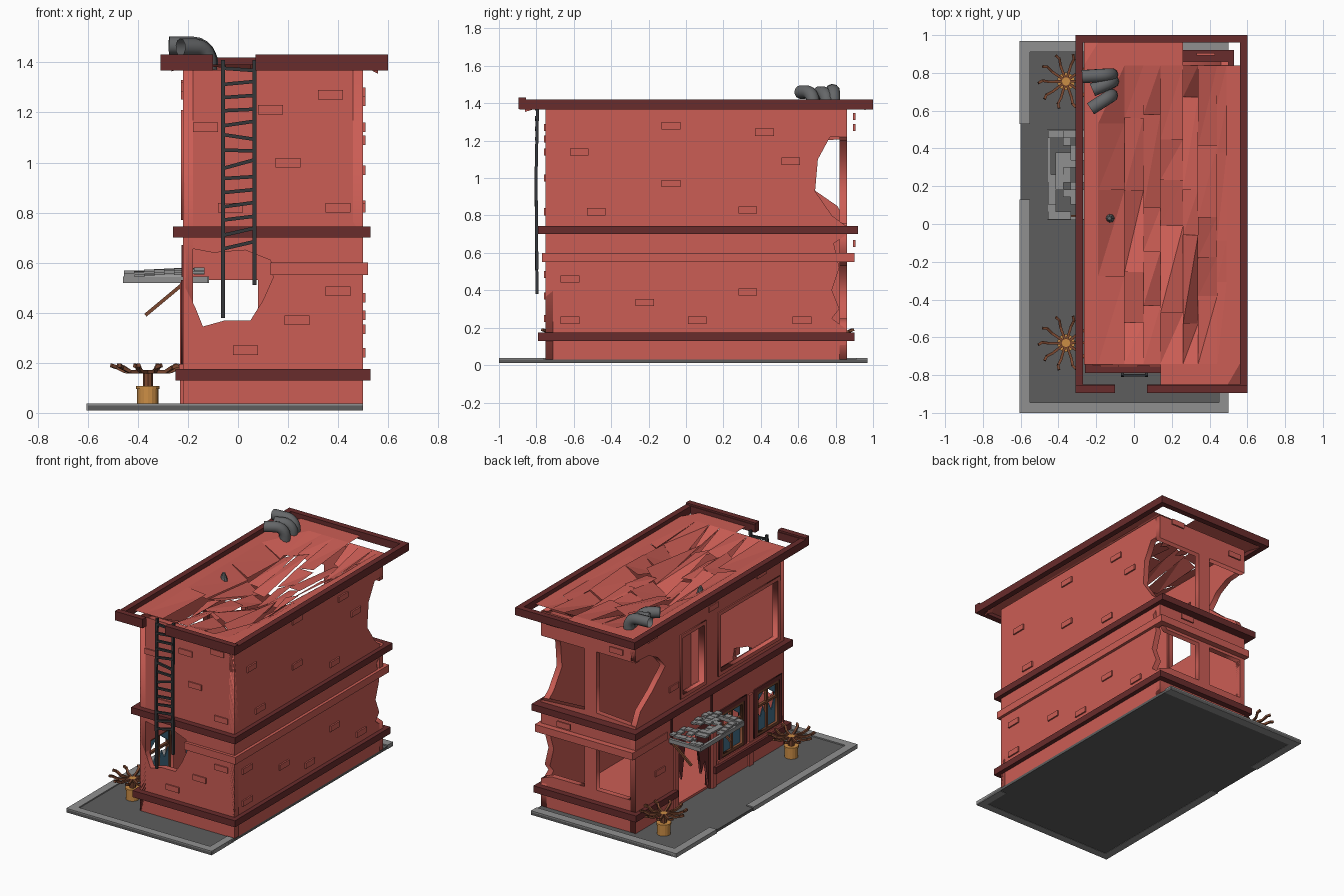
import bpy, math, random
from mathutils import Vector

if "Cube" in bpy.data.objects:
    bpy.data.objects.remove(bpy.data.objects["Cube"])

random.seed(4)
R = math.radians


def mat(name, c):
    m = bpy.data.materials.new(name)
    m.diffuse_color = (*c, 1)
    m.use_nodes = True
    m.node_tree.nodes["Principled BSDF"].inputs["Base Color"].default_value = m.diffuse_color
    return m


RED = mat("brick_red", (.60, .11, .09))
TRIM = mat("dark_red", (.14, .025, .025))
PAVE = mat("asphalt", (.11, .11, .11))
CURB = mat("curb_grey", (.28, .28, .28))
IRON = mat("iron", (.035, .037, .04))
STEEL = mat("steel", (.13, .135, .14))
WOOD = mat("wood", (.20, .065, .03))
POT = mat("orange_clay", (.6, .27, .06))
GLASS = mat("blue_glass", (.06, .17, .26))


def mesh(name, verts, faces, m):
    me = bpy.data.meshes.new(name)
    me.from_pydata(verts, [], faces)
    me.materials.append(m)
    ob = bpy.data.objects.new(name, me)
    bpy.context.collection.objects.link(ob)
    return ob


QUADS = [(0, 1, 3, 2), (4, 6, 7, 5), (0, 4, 5, 1), (2, 3, 7, 6), (0, 2, 6, 4), (1, 5, 7, 3)]


def box(name, x, y, z, m):
    return mesh(name, [(a, b, c) for a in x for b in y for c in z], QUADS, m)


def beam(name, p, q, w, m):
    p, q = Vector(p), Vector(q)
    h, l = w / 2, (q - p).length / 2
    ob = box(name, (-h, h), (-h, h), (-l, l), m)
    ob.location = (p + q) / 2
    ob.rotation_euler = (q - p).to_track_quat('Z', 'Y').to_euler()
    return ob


def to_mesh(ob, m):
    dg = bpy.context.evaluated_depsgraph_get()
    me = bpy.data.meshes.new_from_object(ob.evaluated_get(dg))
    me.materials.clear()
    me.materials.append(m)
    new = bpy.data.objects.new(ob.name, me)
    new.matrix_world = ob.matrix_world.copy()
    bpy.context.collection.objects.link(new)
    name = ob.name
    bpy.data.objects.remove(ob)
    new.name = name
    return new


def plate(name, side, pos, loops, m=RED, t=.04):
    """Upright plate from outline loops (inner loops become holes)."""
    cu = bpy.data.curves.new(name, 'CURVE')
    cu.dimensions, cu.fill_mode, cu.extrude = '2D', 'BOTH', t / 2
    for pts in loops:
        s = cu.splines.new('POLY')
        s.points.add(len(pts) - 1)
        for p, (u, v) in zip(s.points, pts):
            p.co = (u, v, 0, 1)
        s.use_cyclic_u = True
    ob = bpy.data.objects.new(name, cu)
    bpy.context.collection.objects.link(ob)
    ob.rotation_euler = (R(90), 0, R(90) if side else 0)
    ob.location = (pos, 0, 0) if side else (0, pos, 0)
    bpy.context.view_layer.update()
    return to_mesh(ob, m)


def rect(a, b, c, d):
    return [(a, c), (b, c), (b, d), (a, d)]


# pavement, curbs and indoor floor
box("pavement", (-.6, .5), (-1, .97), (.012, .03), PAVE)
box("ground_floor", (-.2, .48), (-.73, .84), (.03, .045), RED)
for i, (x, y) in enumerate([((-.605, -.55), (-1, .13)), ((-.605, -.55), (.53, .97)), ((-.55, .5), (-1, -.945)),
                            ((-.55, .5), (.91, .97)), ((.45, .5), (-.945, -.76))]):
    box(f"curb_{i}", x, y, (.01, .038), CURB)

# walls with windows and broken edges
plate("front_wall", 0, -.73, [rect(-.22, .5, .03, 1.37),
      [(-.205, .66), (-.1, .64), (.03, .65), (.13, .61), (.14, .54), (.1, .45), (.05, .37), (-.05, .37),
       (-.14, .345), (-.17, .42), (-.21, .5)]])
plate("right_wall", 1, .48, [[(-.75, .03), (.86, .03), (.86, .19), (.78, .25), (.82, .3), (.78, .4), (.82, .52),
      (.79, .65), (.86, .7), (.86, .74), (.78, .8), (.69, .93), (.705, 1.1), (.77, 1.22), (.86, 1.22),
      (.86, 1.37), (-.75, 1.37)]])
plate("left_wall", 1, -.2, [[(-.75, .03), (.05, .03), (.05, .5), (.42, .5), (.42, .03), (.86, .03), (.86, .75),
      (.81, .85), (.68, .94), (.54, 1.06), (.62, 1.15), (.72, 1.2), (.86, 1.21), (.86, 1.37), (-.75, 1.37)],
      rect(.12, .36, .79, 1.19), rect(-.68, -.05, .79, 1.19),
      rect(-.31, -.07, .2, .5), rect(-.69, -.45, .2, .5)])
plate("back_wall", 0, .84, [[(-.22, .03), (.5, .03), (.5, .22), (.42, .25), (.17, .25), (.17, .53), (.44, .53),
      (.5, .6), (.5, .76), (.17, .78), (.17, 1.2), (.5, 1.2), (.5, 1.37), (-.22, 1.37), (-.22, 1.2), (.08, 1.2),
      (.08, .78), (-.22, .76)], rect(-.18, .08, .25, .53)])


def ring(name, x0, x1, y0, y1, z, w, m, front, left):
    """Moulding round the house; front and left runs may be broken."""
    box(name + "_right", (x1 - w, x1), (y0, y1), z, m)
    box(name + "_back", (x0, x1 - w), (y1 - w, y1), z, m)
    for i, s in enumerate(front):
        box(f"{name}_front_{i}", s, (y0, y0 + w), z, m)
    for i, s in enumerate(left):
        box(f"{name}_left_{i}", (x0, x0 + w), s, z, m)


ring("base_trim", -.25, .53, -.79, .9, (.13, .175), .05, TRIM, [(-.25, .48)], [(-.74, .03), (.44, .85)])
ring("light_band", -.225, .52, -.77, .9, (.55, .6), .045, RED, [(.13, .475)], [(.52, .855)])
ring("floor_trim", -.26, .53, -.79, .92, (.7, .745), .06, TRIM, [(-.26, .47)], [(-.73, .86)])
ring("cornice", -.31, .6, -.89, 1.0, (1.368, 1.42), .04, TRIM, [(-.31, -.1), (.07, .56)], [(-.85, .96)])
for i, x in enumerate([(-.31, -.1), (.07, .6)]):
    box(f"cornice_lip_{i}", x, (-.895, -.855), (1.37, 1.432), TRIM)

# collapsed roof made of buckled strips
edges = [-.265, -.19, -.05, .05, .14, .26, .34, .44, .49, .56]


def sag(x, y):
    e = min(1, 6 * min(x + .19, .49 - x)) * min(1, 5 * min(y + .74, .84 - y))
    return 1.392 - max(0, e) * (.05 + .045 * math.sin(11 * x + 6 * y) + random.uniform(0, .07))


verts, faces = [], []
for a, b in zip(edges, edges[1:]):
    ys = [-.745 if a < .13 else -.86, -.74]
    while ys[-1] < .6:
        ys.append(ys[-1] + random.uniform(.2, .5))
    ys = [v for v in ys if v < .75] + [.84, .96]
    for y, y2 in zip(ys, ys[1:]):
        if not (a > .25 and y > .83):
            n = len(verts)
            verts += [(u, v, sag(u, v)) for u, v in ((a, y), (b, y), (b, y2), (a, y2))]
            faces += [(n, n + 1, n + 2), (n, n + 2, n + 3)]
mesh("collapsed_roof", verts, faces, RED)

# raised bricks
for i, (x, z) in enumerate([(-.13, 1.14), (.13, 1.21), (.37, 1.27), (.2, 1), (-.03, .82), (.4, .82), (.4, .485),
                            (.235, .37), (.03, .25)]):
    box(f"front_brick_{i}", (x - .05, x + .05), (-.758, -.74), (z - .019, z + .019), RED)
SIDE = [(-.08, 1.28), (.42, 1.245), (-.57, 1.14), (.56, 1.09), (-.08, .97), (-.48, .82), (.33, .83), (-.62, .46),
        (.33, .39), (-.22, .335), (-.62, .24), (.06, .24), (.62, .24)]
for i, (y, z) in enumerate(SIDE):
    box(f"right_brick_{i}", (.49, .51), (y - .05, y + .05), (z - .019, z + .019), RED)
for i, (y, z) in enumerate([(.68, 1.31), (.02, 1.27), (-.5, 1.3), (.45, .88), (.6, .36)]):
    box(f"left_brick_{i}", (-.228, -.21), (y - .05, y + .05), (z - .019, z + .019), RED)
for i, (x, z) in enumerate([(.38, 1.33), (-.1, 1.27), (.3, .65)]):
    box(f"back_brick_{i}", (x - .05, x + .05), (.893, .905), (z - .019, z + .019), RED)


# left side windows
def frame(name, y0, y1, z0, z1, w, x, m, t):
    plate(name, 1, x, [rect(y0, y1, z0, z1), rect(y0 + w, y1 - w, z0 + w, z1 - w)], m, t)


for i, c in enumerate((-.19, -.57)):
    frame(f"window_surround_{i}", c - .15, c + .15, .17, .53, .03, -.215, TRIM, .025)
    frame(f"window_frame_{i}", c - .12, c + .12, .2, .5, .018, -.21, WOOD, .03)
    box(f"window_mullion_{i}", (-.22, -.2), (c - .008, c + .008), (.2, .5), WOOD)
    box(f"window_bar_{i}", (-.22, -.2), (c - .11, c + .11), (.385, .4), WOOD)
    for j, s in enumerate((-1, 1)):
        plate(f"glass_shard_{i}{j}", 1, -.205, [[(c, .21), (c + s * .105, .21), (c + s * .105, .42 - .05 * j),
              (c + s * .06, .31), (c + s * .03, .37), (c, .29)]], GLASS, .006)
        plate(f"top_shard_{i}{j}", 1, -.205, [[(c, .49), (c + s * .105, .49), (c + s * .105, .41),
              (c + s * .05, .45)]], GLASS, .006)
for i, y in enumerate((-.38, .02, .43)):
    box(f"pilaster_{i}", (-.232, -.2), (y - .02, y + .02), (.03, .52), RED)
box("window_sill", (-.235, -.21), (-.73, -.02), (.17, .195), RED)
frame("upper_window_trim", .1, .38, .77, 1.21, .025, -.21, RED, .035)
frame("upper_opening_trim", -.7, -.03, .77, 1.21, .025, -.21, RED, .035)

# broken door remains
plate("door_shard_left", 1, -.2, [[(.42, .5), (.42, .12), (.38, .3), (.34, .2), (.29, .5)]], TRIM, .015)
plate("door_shard_right", 1, -.2, [[(.05, .5), (.05, .05), (.09, .24), (.13, .16), (.19, .5)]], TRIM, .015)

# rusted grate awning with struts
for n, x, y in [("outer", (-.46, -.44), (.02, .5)), ("inner", (-.14, -.115), (.05, .42)),
                ("end_a", (-.46, -.12), (.02, .04)), ("end_b", (-.46, -.12), (.48, .5))]:
    box("awning_" + n, x, y, (.518, .545), CURB)
for i in range(8):
    for j in range(12):
        if random.random() < .68:
            x, y, z = -.455 + i * .04, .025 + j * .039, .545 + random.uniform(-.006, .012) + i * .002
            box(f"awning_cell_{i}_{j}", (x, x + .042), (y, y + .041), (z, z + .012), CURB)
for i, y in enumerate((.04, .47)):
    beam(f"awning_strut_{i}", (-.37, y, .39), (-.22, y, .515), .014, WOOD)
    box(f"awning_post_{i}", (-.225, -.19), (y - .01, y + .01), (.5, .67), TRIM)

# bent fire ladder
for n, x, z in (("left", -.06, .38), ("right", .065, .51)):
    beam(f"ladder_{n}_lower", (x, -.797, z), (x, -.802, 1.02), .016, IRON)
    beam(f"ladder_{n}_upper", (x, -.802, 1.0), (x, -.793, 1.41), .016, IRON)
for i in range(14):
    z = .67 + i * .054
    d = random.uniform(-.012, .018)
    beam(f"ladder_rung_{i}", (-.06, -.8, z - d), (.068, -.8, z + d), .014, IRON)


# roof vent elbows: short riser, quarter bend, straight open end
def elbow(name, a, b, top):
    a, b = Vector((*a, 0)), Vector((*b, 0))
    d = (b - a).normalized() * .06
    pts = [(a.x, a.y, 1.34)]
    for i in range(6):
        t = R(18 * i)
        p = a + d * (1 - math.cos(t))
        pts.append((p.x, p.y, top - .06 + .06 * math.sin(t)))
    pts.append((b.x, b.y, top))
    cu = bpy.data.curves.new(name, 'CURVE')
    cu.dimensions, cu.bevel_depth, cu.bevel_resolution = '3D', .036, 3
    s = cu.splines.new('POLY')
    s.points.add(len(pts) - 1)
    for p, co in zip(s.points, pts):
        p.co = (*co, 1)
    ob = bpy.data.objects.new(name, cu)
    bpy.context.collection.objects.link(ob)
    bpy.context.view_layer.update()
    for p in to_mesh(ob, STEEL).data.polygons:
        p.use_smooth = True


elbow("vent_pipe_a", (-.12, .79), (-.275, .78), 1.467)
elbow("vent_pipe_b", (-.12, .68), (-.23, .61), 1.46)
elbow("vent_pipe_c", (-.115, .755), (-.22, .71), 1.455)


# potted dry plants
def cyl(name, x, y, z0, z1, r, m, n=16, r2=None):
    bpy.ops.mesh.primitive_cone_add(vertices=n, radius1=r, radius2=r if r2 is None else r2, depth=z1 - z0,
                                    location=(x, y, (z0 + z1) / 2))
    ob = bpy.context.object
    ob.name = name
    ob.data.materials.append(m)


cyl("roof_cap", -.13, .03, 1.33, 1.39, .03, STEEL, 8, .01)
for k, py in enumerate((-.63, .755)):
    cyl(f"plant_pot_{k}", -.36, py, .03, .1, .043, POT)
    cyl(f"plant_pot_rim_{k}", -.36, py, .095, .108, .047, POT)
    cyl(f"plant_trunk_{k}", -.36, py, .1, .165, .02, WOOD, 8)
    cyl(f"plant_crown_{k}", -.36, py, .16, .172, .022, POT, 10)
    for i in range(10):
        pts = []
        for r, z, o in ((.02, .165, 0), (.09, .165, .02), (.125, .182, -.03), (.147, .19, .06)):
            a = i * R(36) + o
            pts.append((-.36 + r * math.cos(a), py + r * math.sin(a), z))
        for j in range(3):
            beam(f"plant_leaf_{k}_{i}_{j}", pts[j], pts[j + 1], .014, WOOD)
